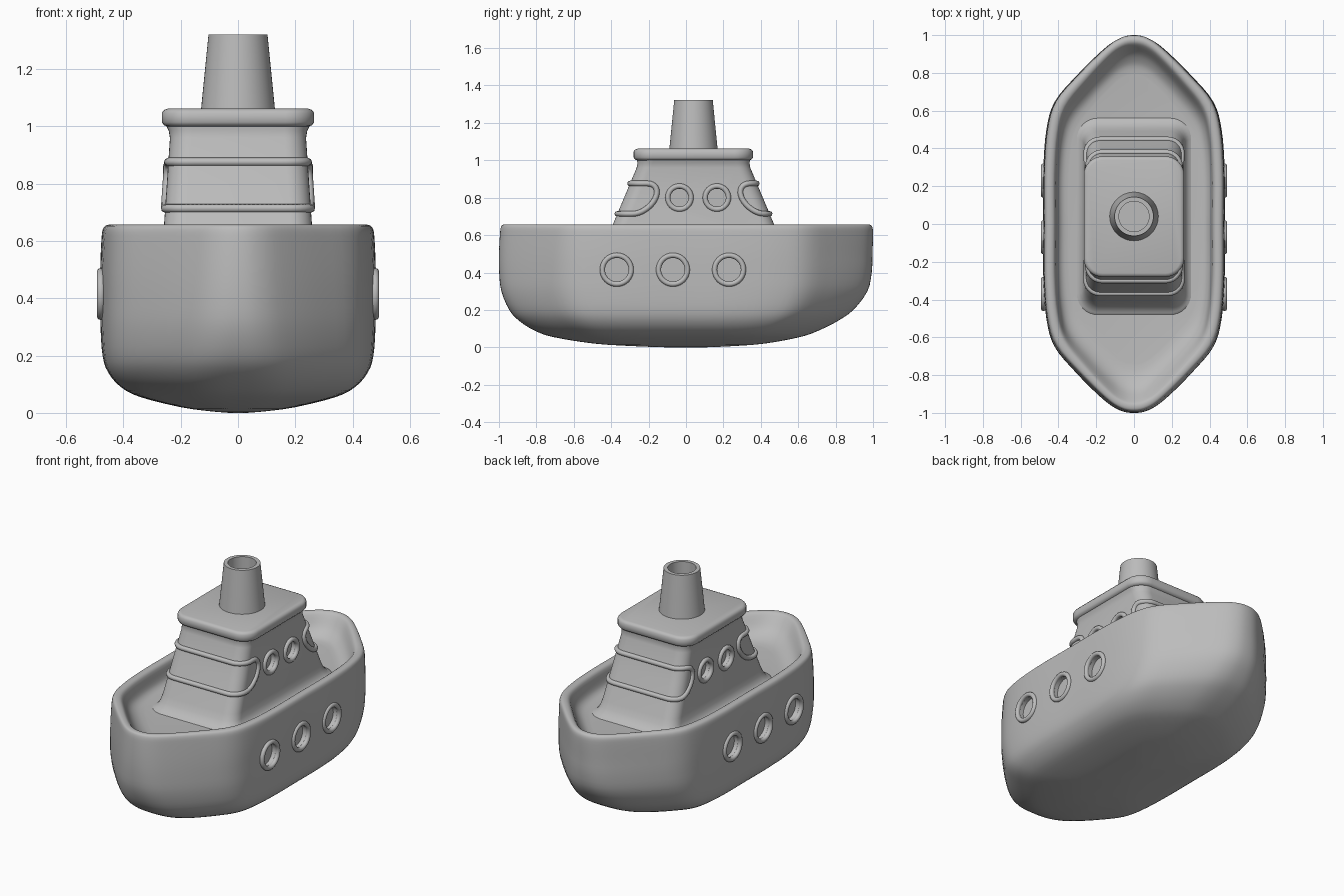
import bpy, bmesh, math
from mathutils import Vector

if "Cube" in bpy.data.objects:
    bpy.data.objects.remove(bpy.data.objects["Cube"], do_unlink=True)

grey = bpy.data.materials.new("plain grey")
grey.use_nodes = True
grey.diffuse_color = (0.5, 0.5, 0.5, 1)
grey.node_tree.nodes["Principled BSDF"].inputs["Base Color"].default_value = (0.5, 0.5, 0.5, 1)


def finish(obj, angle=40):
    """Give the part its material and smooth shading."""
    obj.data.materials.clear()
    obj.data.materials.append(grey)
    bpy.ops.object.select_all(action="DESELECT")
    obj.select_set(True)
    bpy.context.view_layer.objects.active = obj
    bpy.ops.object.shade_smooth_by_angle(angle=math.radians(angle))
    return obj


def loft(name, rings):
    """Skin a stack of matching closed rings and cap both ends."""
    bm = bmesh.new()
    loops = [[bm.verts.new(p) for p in ring] for ring in rings]
    n = len(loops[0])
    for a, b in zip(loops, loops[1:]):
        for i in range(n):
            j = (i + 1) % n
            bm.faces.new((a[i], a[j], b[j], b[i]))
    bm.faces.new(loops[0])
    bm.faces.new(loops[-1])
    bmesh.ops.recalc_face_normals(bm, faces=bm.faces)
    mesh = bpy.data.meshes.new(name)
    bm.to_mesh(mesh)
    bm.free()
    obj = bpy.data.objects.new(name, mesh)
    bpy.context.collection.objects.link(obj)
    return obj


def spline(points, steps, closed):
    """Smooth curve through a few points of any dimension."""
    out, n = [], len(points)
    for i in range(n if closed else n - 1):
        picks = [(i + k) % n if closed else min(max(i + k, 0), n - 1) for k in (-1, 0, 1, 2)]
        a, b, c, d = (Vector(points[k]) for k in picks)
        for s in range(steps):
            t = s / steps
            out.append(0.5 * (2 * b + (c - a) * t + (2 * a - 5 * b + 4 * c - d) * t * t
                              + (3 * b - a - 3 * c + d) * t ** 3))
    return out if closed else out + [Vector(points[-1])]


def porthole(body, label, x, y, z, radius):
    """Sink a round recess on both sides of a body and add raised rims."""
    for side, word in ((1, "left"), (-1, "right")):
        bpy.ops.mesh.primitive_cylinder_add(vertices=40, radius=radius - 0.008, depth=0.08,
                                            location=(side * (x + 0.005), y, z),
                                            rotation=(0, math.pi / 2, 0))
        cutter = bpy.context.object
        cutter.hide_render = True
        mod = body.modifiers.new("recess", "BOOLEAN")
        mod.operation, mod.solver, mod.object = "DIFFERENCE", "EXACT", cutter
        bpy.context.view_layer.objects.active = body
        bpy.ops.object.modifier_apply(modifier=mod.name)
        bpy.data.objects.remove(cutter, do_unlink=True)
        bpy.ops.mesh.primitive_torus_add(major_radius=radius, minor_radius=0.014,
                                         major_segments=40, minor_segments=10,
                                         location=(side * x, y, z),
                                         rotation=(0, math.pi / 2, 0))
        bpy.context.object.name = f"{label}_porthole_rim_{word}"
        finish(bpy.context.object, 80)


# Hull: pointed plan outline, blunter towards the keel, folded over into the deck
quarter = [(0, 1), (0.15, 0.985), (0.32, 0.93), (0.62, 0.79), (0.87, 0.65),
           (0.965, 0.5), (1, 0.28)]
half = quarter + [(1, 0)] + [(u, -v) for u, v in reversed(quarter)]
plan = spline(half + [(-u, v) for u, v in reversed(half[1:-1])], 4, True)

hull_sections = [  # height, half width, front length, back length, bluntness
    (0.0, 0.03, 0.1, 0.1, 0.3), (0.006, 0.1, 0.27, 0.24, 0.3),
    (0.02, 0.2, 0.49, 0.42, 0.3), (0.055, 0.34, 0.71, 0.61, 0.28),
    (0.09, 0.408, 0.81, 0.71, 0.25), (0.14, 0.452, 0.89, 0.81, 0.2),
    (0.2, 0.472, 0.945, 0.895, 0.15), (0.3, 0.479, 0.987, 0.97, 0.09),
    (0.4, 0.48, 0.999, 0.993, 0.05), (0.5, 0.48, 1, 0.997, 0.02),
    (0.6, 0.476, 0.995, 1, 0), (0.64, 0.471, 0.99, 0.997, 0),
    (0.655, 0.458, 0.98, 0.985, 0), (0.656, 0.435, 0.955, 0.965, 0),
    (0.64, 0.417, 0.935, 0.945, 0), (0.585, 0.408, 0.885, 0.905, 0),
    (0.555, 0.397, 0.84, 0.87, 0), (0.537, 0.375, 0.79, 0.835, 0),
    (0.53, 0.345, 0.74, 0.79, 0)]


def hull_ring(z, w, front, back, blunt):
    return [(math.copysign(abs(u) ** (1 - blunt), u) * w if abs(u) > 0.0001 else 0,
             v * (back if v > 0 else front), z) for u, v in plan]


hull = loft("hull", [hull_ring(*section) for section in spline(hull_sections, 3, False)])
for y in (-0.37, -0.07, 0.23):
    porthole(hull, "hull", 0.479, y, 0.415, 0.077)
finish(hull)


# Cabin: rounded rectangle tapering upward, with a small fillet at the deck
def rounded_rect(w, y0, y1, r, z, steps=8):
    ring = []
    corners = ((w - r, y1 - r), (r - w, y1 - r), (r - w, y0 + r), (w - r, y0 + r))
    for k, (cx, cy) in enumerate(corners):
        for s in range(steps + 1):
            a = math.pi / 2 * (k + s / steps)
            ring.append((cx + r * math.cos(a), cy + r * math.sin(a), z))
    return ring


CORNER = 0.075


def cabin_size(z):
    rise = z - 0.66
    return 0.258 - 0.068 * rise, -0.39 + 0.42 * rise, 0.47 - 0.42 * rise


rings = []
for z, flare in ((0.5, 0.045), (0.528, 0.04), (0.535, 0.025), (0.55, 0.011), (0.575, 0.003),
                 (0.61, 0), (0.8, 0), (0.96, 0), (0.985, 0.006), (1.01, 0.02)):
    w, y0, y1 = cabin_size(z)
    rings.append(rounded_rect(w + flare, y0 - flare, y1 + flare, CORNER + flare, z))
cabin = loft("cabin", rings)
for y in (-0.035, 0.165):
    porthole(cabin, "cabin", cabin_size(0.8)[0], y, 0.8, 0.062)
finish(cabin)


# Wraparound windows: raised frames that follow the cabin wall round its corners
def wall_point(s, z, end):
    w, y0, y1 = cabin_size(z)
    side, d = math.copysign(1, s), abs(s)
    flat, arc = w - CORNER, CORNER * math.pi / 2
    if d < flat:
        x, depth = d, 0
    elif d < flat + arc:
        a = (d - flat) / CORNER
        x, depth = flat + CORNER * math.sin(a), CORNER * (1 - math.cos(a))
    else:
        x, depth = w, CORNER + d - flat - arc
    return side * x, (y0 + depth if end == "front" else y1 - depth), z


def window_frame(end, reach):
    mid, high = 0.795, 0.081
    straight = reach - high
    path = []
    for side in (1, -1):
        path += [(side * straight * k / 20, mid + side * high) for k in range(-20, 20)]
        path += [(side * (straight + high * math.sin(a)), mid + side * high * math.cos(a))
                 for a in (math.pi * k / 16 for k in range(16))]
    curve = bpy.data.curves.new(f"{end}_window_frame", "CURVE")
    curve.dimensions = "3D"
    curve.bevel_depth, curve.bevel_resolution = 0.015, 2
    line = curve.splines.new("POLY")
    line.points.add(len(path) - 1)
    for point, (s, z) in zip(line.points, path):
        point.co = (*wall_point(s, z, end), 1)
    line.use_cyclic_u = True
    obj = bpy.data.objects.new(f"{end}_window_frame", curve)
    bpy.context.collection.objects.link(obj)
    bpy.ops.object.select_all(action="DESELECT")
    obj.select_set(True)
    bpy.context.view_layer.objects.active = obj
    bpy.ops.object.convert(target="MESH")
    finish(bpy.context.object, 80)


window_frame("front", 0.385)
window_frame("back", 0.33)

# Roof slab with soft edges
finish(loft("roof", [rounded_rect(0.266 - e, -0.28 + e, 0.358 - e, 0.1 - e, z)
                     for z, e in ((1.0, 0.02), (1.004, 0.008), (1.015, 0), (1.047, 0),
                                  (1.058, 0.008), (1.062, 0.02))]))

# Funnel: tapered tube with a hollow top
finish(loft("funnel", [[(r * math.cos(a), 0.04 + r * math.sin(a), z)
                        for a in (math.tau * k / 48 for k in range(48))]
                       for r, z in ((0.13, 1.05), (0.103, 1.322), (0.08, 1.322), (0.08, 1.1))]))
